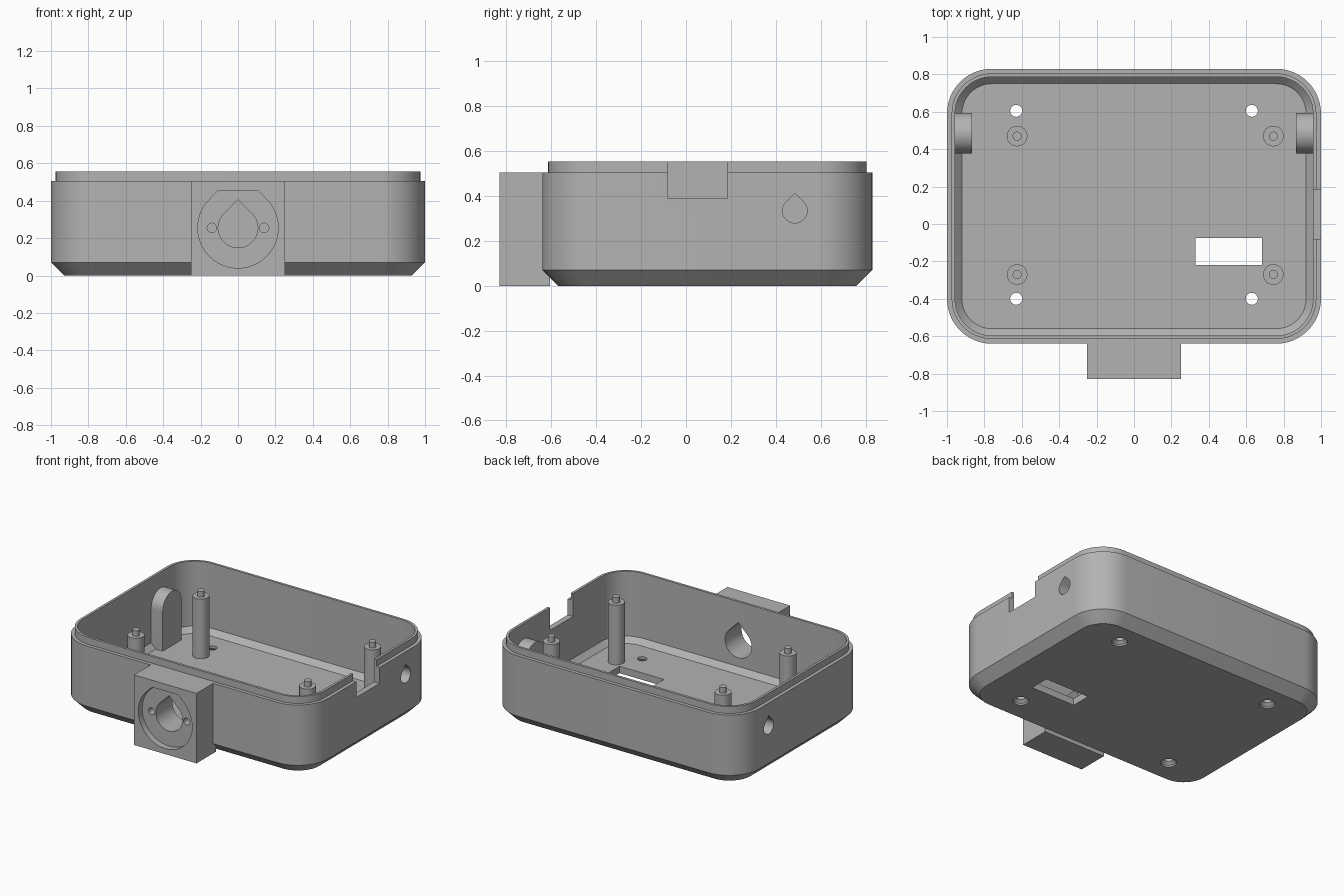
import bpy, bmesh, math

if "Cube" in bpy.data.objects:
    bpy.data.objects.remove(bpy.data.objects["Cube"])

grey = bpy.data.materials.new("plain grey")
grey.use_nodes = True
grey.diffuse_color = (0.45, 0.45, 0.45, 1)
grey.node_tree.nodes["Principled BSDF"].inputs["Base Color"].default_value = grey.diffuse_color

CENTRE_Y = 0.095          # middle of the tray
HOLE_Y, HOLE_Z = 0.485, 0.335   # side pivot holes
PORT_Z = 0.255            # front port height


def loft(name, rings):
    """Skin a list of equal-length rings and cap both ends."""
    bm = bmesh.new()
    loops = [[bm.verts.new(p) for p in ring] for ring in rings]
    n = len(loops[0])
    for a, b in zip(loops, loops[1:]):
        for i in range(n):
            j = (i + 1) % n
            bm.faces.new((a[i], a[j], b[j], b[i]))
    bm.faces.new(loops[0][::-1])
    bm.faces.new(loops[-1])
    bmesh.ops.recalc_face_normals(bm, faces=bm.faces)
    mesh = bpy.data.meshes.new(name)
    bm.to_mesh(mesh)
    bm.free()
    mesh.materials.append(grey)
    obj = bpy.data.objects.new(name, mesh)
    bpy.context.collection.objects.link(obj)
    return obj


def prism(name, profile, axis, w0, w1):
    """Extrude a 2D profile along an axis."""
    place = {"x": lambda u, v, w: (w, u, v),
             "y": lambda u, v, w: (u, w, v),
             "z": lambda u, v, w: (u, v, w)}[axis]
    return loft(name, [[place(u, v, w) for u, v in profile] for w in (w0, w1)])


def arc(cx, cy, r, start, end, steps):
    return [(cx + r * math.cos(math.radians(start + (end - start) * i / steps)),
             cy + r * math.sin(math.radians(start + (end - start) * i / steps)))
            for i in range(steps + 1)]


def circle(cx, cy, r, steps=32):
    return arc(cx, cy, r, 0, 360, steps)[:-1]


def rect(u0, u1, v0, v1):
    return [(u0, v0), (u1, v0), (u1, v1), (u0, v1)]


def teardrop(cx, cy, r, flat=None):
    """Circle with a 45 degree roof, pointed or cut flat."""
    peak = r * math.sqrt(2)
    points = arc(cx, cy, r, 135, 405, 36)
    if flat is None:
        return points + [(cx, cy + peak)]
    return points + [(cx + peak - flat, cy + flat), (cx - peak + flat, cy + flat)]


def rounded_ring(inset, z):
    hx, hy, r = 1 - inset, 0.735 - inset, 0.24 - inset
    ring = []
    for k, (sx, sy) in enumerate([(1, 1), (-1, 1), (-1, -1), (1, -1)]):
        ring += arc(sx * (hx - r), CENTRE_Y + sy * (hy - r), r, 90 * k, 90 * k + 90, 12)
    return [(x, y, z) for x, y in ring]


def cut(obj, cutters):
    bpy.context.view_layer.objects.active = obj
    for cutter in cutters:
        mod = obj.modifiers.new("cut", "BOOLEAN")
        mod.operation, mod.solver, mod.object = "DIFFERENCE", "EXACT", cutter
        bpy.ops.object.modifier_apply(modifier=mod.name)


parts, cutters = [], []

# Tray shell: chamfered base, walls, stepped lip, inner wall and floor
tray = loft("tray_shell", [rounded_ring(*p) for p in [
    (0.07, 0), (0, 0.07), (0, 0.505), (0.025, 0.505), (0.025, 0.555),
    (0.043, 0.555), (0.043, 0.087), (0.08, 0.05)]])

# Front port block, with a stepped recess, a through port and two screw holes
block = prism("port_block", rect(-0.25, 0.25, 0, 0.505), "y", -0.83, -0.605)
recess = prism("recess_cutter", teardrop(0, PORT_Z, 0.215, 0.2), "y", -0.9, -0.785)
port = prism("port_cutter", teardrop(0, PORT_Z, 0.106), "y", -0.95, -0.5)
screws = [prism("screw_cutter", circle(x, PORT_Z, 0.025, 24), "y", -0.9, -0.68)
          for x in (-0.14, 0.14)]
cut(block, [recess, port] + screws)
cutters += [recess, port] + screws
tray_cuts = [port]

# Side bosses with blind teardrop holes from outside
for side, s in (("right", 1), ("left", -1)):
    hole = prism("pivot_cutter", teardrop(HOLE_Y, HOLE_Z, 0.055), "x", s * 0.91, s * 1.1)
    profile = arc(HOLE_Y, HOLE_Z, 0.108, 0, 180, 24)
    profile += [(HOLE_Y - 0.108, 0.04), (HOLE_Y + 0.108, 0.04)]
    # The base stays inside the floor chamfer
    boss = prism("pivot_boss_" + side, profile, "x", s * 0.865, s * 0.962)
    cut(boss, [hole])
    tray_cuts.append(hole)
    cutters.append(hole)
    parts.append(boss)

# Cable notch, floor slot and countersunk mounting holes
notch = prism("notch_cutter", rect(-0.08, 0.185, 0.39, 0.7), "x", 0.9, 1.1)
slot = prism("slot_cutter", rect(0.33, 0.685, -0.22, -0.075), "z", -0.1, 0.2)
openings = [notch, slot]
for x in (-0.63, 0.63):
    for y in (-0.4, 0.605):
        openings.append(loft("mount_hole_cutter", [
            [(u, v, z) for u, v in circle(x, y, r)]
            for r, z in ((0.053, -0.02), (0.053, 0.012), (0.032, 0.03), (0.032, 0.1))]))
cut(tray, tray_cuts + openings)
cutters += openings

# Four standoffs with locating pins
for x in (-0.625, 0.745):
    for y in (-0.27, 0.47):
        parts.append(loft("standoff", [
            [(u, v, z) for u, v in circle(x, y, r)]
            for r, z in ((0.055, 0.04), (0.055, 0.48), (0.024, 0.48), (0.024, 0.52))]))

for cutter in cutters:
    bpy.data.objects.remove(cutter)

# Smooth curved sides, keep edges sharp
bpy.ops.object.select_all(action="DESELECT")
for obj in parts + [tray, block]:
    obj.select_set(True)
bpy.context.view_layer.objects.active = tray
bpy.ops.object.shade_smooth_by_angle(angle=math.radians(30))
